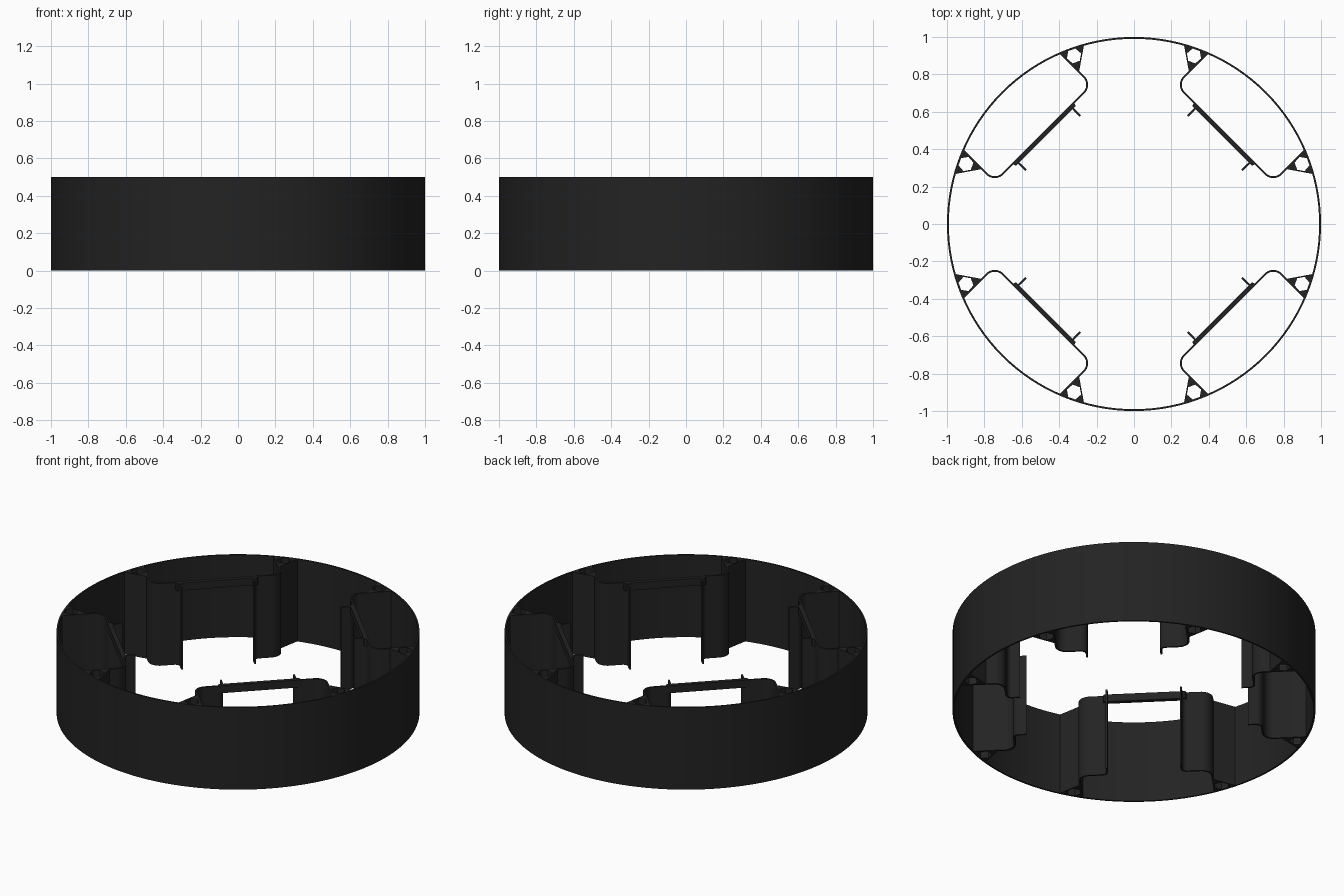
import bpy, bmesh, math
from mathutils import Vector

if "Cube" in bpy.data.objects:
    bpy.data.objects.remove(bpy.data.objects["Cube"])

H = 0.5       # overall height
T = 0.01      # wall thickness

mat = bpy.data.materials.new("matte black")
mat.diffuse_color = (0.0165, 0.0165, 0.0165, 1)
mat.use_nodes = True
mat.node_tree.nodes["Principled BSDF"].inputs["Base Color"].default_value = mat.diffuse_color


def arc(cx, cy, r, a0, a1, n):
    """Points on an arc, angles in degrees."""
    return [Vector((cx + r * math.cos(math.radians(a0 + (a1 - a0) * i / n)),
                    cy + r * math.sin(math.radians(a0 + (a1 - a0) * i / n))))
            for i in range(n + 1)]


def wall(name, a, b, closed, z0=0.0, z1=H):
    """Upright wall between two plan outlines with equal point counts."""
    bm = bmesh.new()
    rows = [[bm.verts.new((p.x, p.y, z)) for p in side]
            for side, z in ((a, z0), (b, z0), (b, z1), (a, z1))]
    n = len(a)
    for i in range(n if closed else n - 1):
        j = (i + 1) % n
        for k in range(4):
            r, s = rows[k], rows[(k + 1) % 4]
            bm.faces.new((r[i], r[j], s[j], s[i]))
    if not closed:
        bm.faces.new([r[0] for r in rows])
        bm.faces.new([r[-1] for r in rows])
    bmesh.ops.recalc_face_normals(bm, faces=bm.faces)
    me = bpy.data.meshes.new(name)
    bm.to_mesh(me)
    bm.free()
    me.materials.append(mat)
    ob = bpy.data.objects.new(name, me)
    bpy.context.collection.objects.link(ob)
    bpy.ops.object.select_all(action='DESELECT')
    ob.select_set(True)
    bpy.context.view_layer.objects.active = ob
    bpy.ops.object.shade_smooth_by_angle(angle=math.radians(30))
    return ob


def offset(path, d):
    """Shift an open path sideways by d."""
    out = []
    for i, p in enumerate(path):
        t = path[min(i + 1, len(path) - 1)] - path[max(i - 1, 0)]
        t.normalize()
        out.append(p + Vector((-t.y, t.x)) * d)
    return out


def turn(points, deg, flip=1):
    """Mirror across the radial axis, then rotate about the centre."""
    c, s = math.cos(math.radians(deg)), math.sin(math.radians(deg))
    return [Vector((p.x * c - p.y * flip * s, p.x * s + p.y * flip * c))
            for p in points]


# Outer ring
wall("outer_ring", arc(0, 0, 1.0, 0, 360, 128)[:-1],
     arc(0, 0, 1.0 - T, 0, 360, 128)[:-1], True)

# Pocket half: side wall, rounded corner, inner wall, curl into the lip
side = [Vector((0.925, 0.367))]
side += arc(0.746, 0.307, 0.06, 90, 180, 10)
side += arc(0.656, 0.235, 0.03, 0, -90, 6)
side += [Vector((0.612, 0.205))]

# Triangular gusset with a six-sided hole, touching ring and pocket wall
A, HOLE, CX = 0.042, 0.035, 0.954
tri, hexa = [], []
for k in range(3):
    mid = k * 120
    for da, ro, ri in ((-30, A, HOLE), (30, A, HOLE)):
        tri += arc(CX, 0, ro / math.cos(math.radians(30)), mid + da, mid + da, 1)[:1]
        hexa += arc(CX, 0, ri / math.cos(math.radians(30)), mid + da, mid + da, 1)[:1]
    tri += arc(CX, 0, 2 * A, mid + 60, mid + 60, 1)[:1]
    hexa += arc(CX, 0, HOLE, mid + 60, mid + 60, 1)[:1]

# Top crossbar between the two pocket halves
bar_out = [Vector((0.691, -0.235)), Vector((0.691, 0.235))]
bar_in = [Vector((0.666, -0.225)), Vector((0.666, 0.225))]

for q in range(4):
    deg = 45 + 90 * q
    for flip in (1, -1):
        wall("pocket_wall", turn(offset(side, T / 2), deg, flip),
             turn(offset(side, -T / 2), deg, flip), False)
        wall("gusset", turn(tri, deg + 25.35 * flip),
             turn(hexa, deg + 25.35 * flip), True)
    wall("crossbar", turn(bar_out, deg), turn(bar_in, deg), False, H - 0.045, H)
